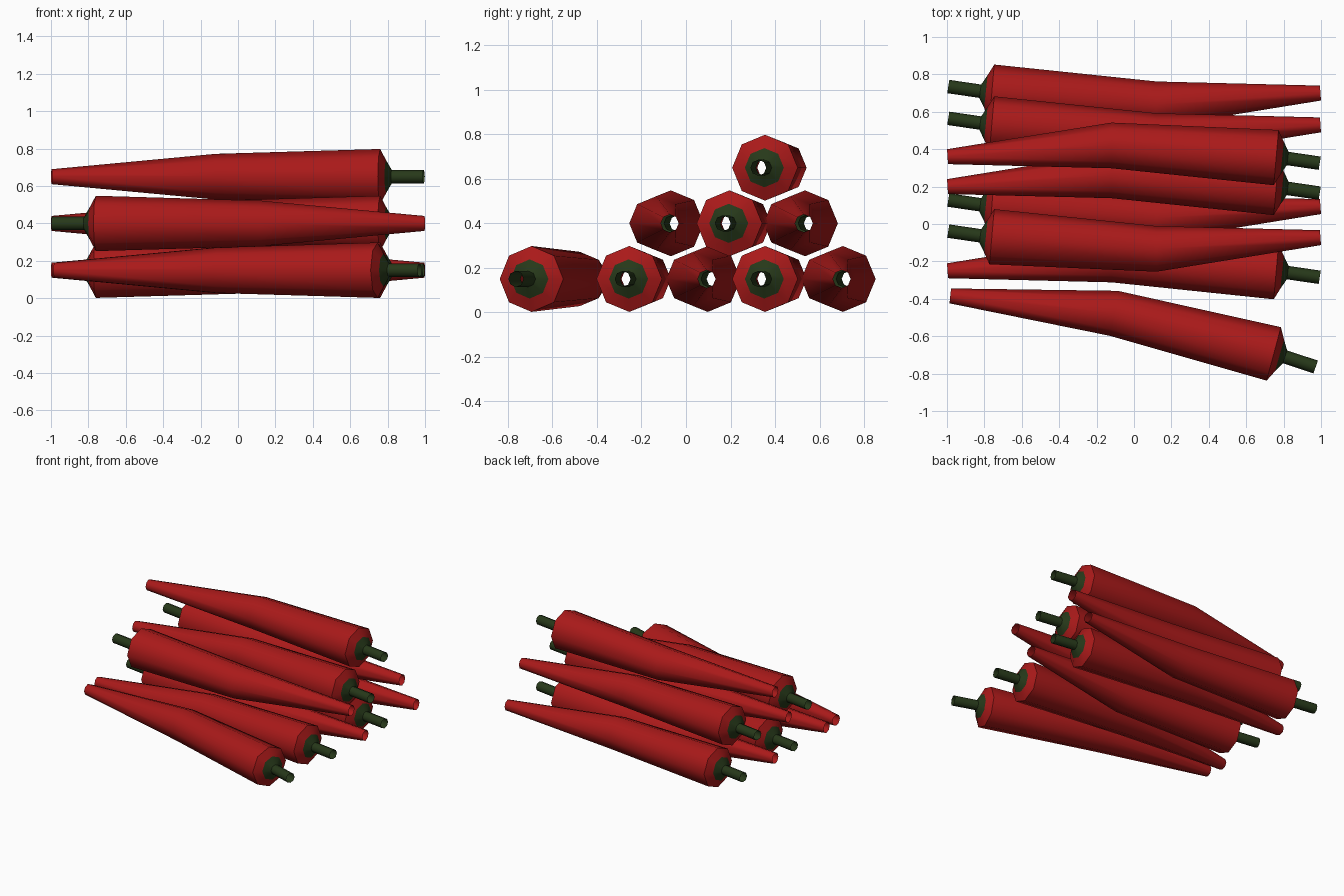
import bpy, math

if "Cube" in bpy.data.objects:
    bpy.data.objects.remove(bpy.data.objects["Cube"])

def material(name, color):
    m = bpy.data.materials.new(name)
    m.diffuse_color = color
    m.use_nodes = True
    m.node_tree.nodes["Principled BSDF"].inputs["Base Color"].default_value = m.diffuse_color
    return m

RED = material("pepper_red", (0.40, 0.01, 0.01, 1))
GREEN = material("stem_green", (0.02, 0.04, 0.01, 1))
SIDES = 8

# Rings along the pepper: x, y, radius, tilt in degrees
BODY = [(-0.997, 0.36, 0.04, -4), (-0.12, 0.42, 0.122, 0),
        (0.76, 0.355, 0.148, 5), (0.792, 0.352, 0.088, 6)]
STEM = [BODY[-1], (0.822, 0.35, 0.036, 8), (0.993, 0.325, 0.036, 9)]


def tube(name, rings, mat, loc, turn):
    """Open-ended eight-sided tube lofted through the rings."""
    verts, faces = [], []
    for x, y, r, tilt in rings:
        t = math.radians(tilt)
        for k in range(SIDES):
            a = 2 * math.pi * k / SIDES
            c = r * math.cos(a)
            verts.append((x + c * math.sin(t), y + c * math.cos(t), r * math.sin(a)))
    for i in range(len(rings) - 1):
        for k in range(SIDES):
            n = (k + 1) % SIDES
            faces.append((i * SIDES + k, i * SIDES + n,
                          (i + 1) * SIDES + n, (i + 1) * SIDES + k))
    mesh = bpy.data.meshes.new(name)
    mesh.from_pydata(verts, [], faces)
    mesh.materials.append(mat)
    ob = bpy.data.objects.new(name, mesh)
    bpy.context.collection.objects.link(ob)
    ob.location = loc
    ob.rotation_euler.z = math.radians(turn)
    bpy.ops.object.select_all(action='DESELECT')
    ob.select_set(True)
    bpy.context.view_layer.objects.active = ob
    bpy.ops.object.shade_smooth_by_angle(angle=math.radians(50))


# Stack of peppers: x, y, z offset and turn about z
LAYERS = [0.15, 0.40, 0.65]
PILE = [
    # bottom row
    (-0.063, -0.912, 0, -10), (0, -0.61, 0, 0), (0, 0.453, 0, 180),
    (0, 0.0, 0, 0), (0, 1.06, 0, 180),
    # middle row
    (0, 0.287, 1, 180), (0, -0.16, 1, 0), (0, 0.89, 1, 180),
    # top
    (0, 0.0, 2, 0),
]
for i, (x, y, layer, turn) in enumerate(PILE, 1):
    loc = (x, y, LAYERS[layer])
    tube(f"pepper_body_{i}", BODY, RED, loc, turn)
    tube(f"pepper_stem_{i}", STEM, GREEN, loc, turn)
